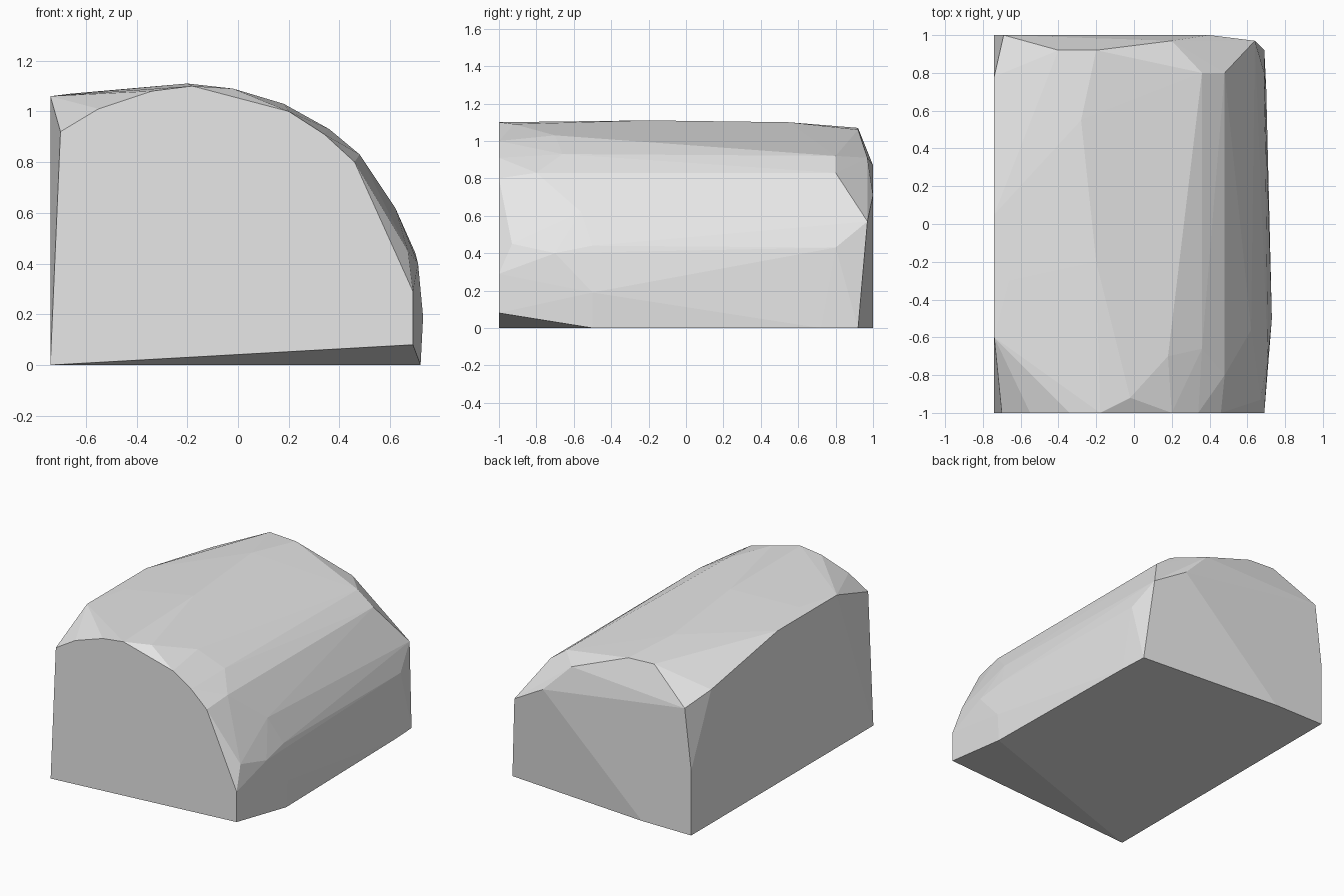
import bpy
import bmesh
import math

# Remove only the default cube
default_cube = bpy.data.objects.get("Cube")
if default_cube:
    bpy.data.objects.remove(default_cube, do_unlink=True)


def make_material(name, value):
    """Flat grey material, same colour in viewport and render."""
    material = bpy.data.materials.new(name)
    material.use_nodes = True
    colour = (value, value, value, 1)
    material.diffuse_color = colour
    shader = next(n for n in material.node_tree.nodes if n.type == "BSDF_PRINCIPLED")
    shader.inputs["Base Color"].default_value = colour
    shader.inputs["Roughness"].default_value = 0.8
    return material


def section(depth, profile):
    """Place an (x, z) profile at one depth along the block."""
    return [(x, depth, z) for x, z in profile]


def convex_block(name, corners, material):
    """Wrap hundredth-unit corner points in a faceted convex skin."""
    bm = bmesh.new()
    for corner in corners:
        bm.verts.new([value / 100 for value in corner])
    bmesh.ops.convex_hull(bm, input=bm.verts[:], use_existing_faces=False)

    # Drop corners swallowed by the skin, then merge coplanar facets
    loose = [vert for vert in bm.verts if not vert.link_faces]
    bmesh.ops.delete(bm, geom=loose, context="VERTS")
    bmesh.ops.dissolve_limit(
        bm, angle_limit=math.radians(0.5), verts=bm.verts[:], edges=bm.edges[:]
    )
    bmesh.ops.recalc_face_normals(bm, faces=bm.faces[:])

    mesh = bpy.data.meshes.new(name)
    bm.to_mesh(mesh)
    bm.free()
    mesh.materials.append(material)
    block = bpy.data.objects.new(name, mesh)
    bpy.context.collection.objects.link(block)
    return block


# Flat front face with a rounded shoulder on one side
front_face = section(-100, [
    (-74, 0), (-70, 92), (-55, 101), (-34, 108), (-18, 110),
    (20, 100), (34, 91), (46, 80), (69, 29), (69, 8),
])

# Flat back face, lower and narrower than the front
back_face = section(100, [(-74, 0), (-74, 45), (-69, 87), (40, 71), (-36, 0)])

# Chipped rim just ahead of the back face
back_rim = section(92, [(-40, 107), (-20, 106), (69, 0)])
back_rim += section(97, [(20, 91), (64, 57)])
back_rim += section(80, [(36, 92), (48, 83), (69, 43)])

# Gently crowned top
crown = [
    (-20, -20, 111), (-28, 55, 110), (-2, -92, 109),
    (18, -70, 103), (-66, -30, 107),
]

# Upper edge of the flat side
side_edge = [(-74, -60, 106), (-74, 5, 106), (-74, 78, 93)]

# Rounded shoulder, bulging toward the front
shoulder = [
    (36, -66, 93), (48, -80, 83), (62, -56, 62),
    (67, -93, 45), (71, -70, 40), (70, -50, 44), (73, -50, 19),
]

# Base corners on the rounded side
base = [(72, -50, 0), (70, 72, 0)]

stone_grey = make_material("stone_grey", 0.8)
convex_block(
    "stone_block",
    front_face + back_face + back_rim + crown + side_edge + shoulder + base,
    stone_grey,
)
